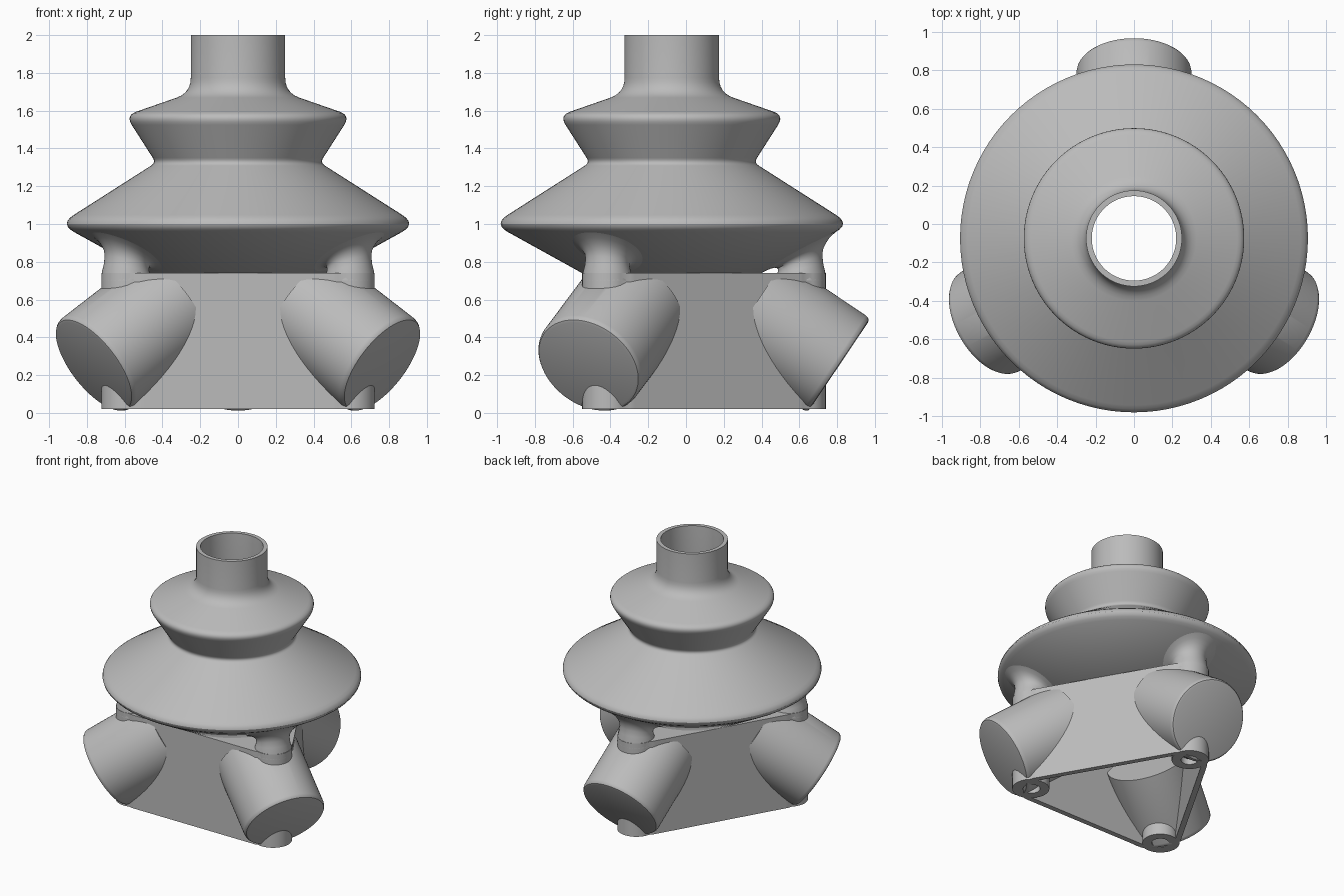
import bpy, bmesh
from math import sin, cos, pi, radians, sqrt, hypot
from mathutils import Vector, Matrix

cube = bpy.data.objects.get("Cube")
if cube:
    bpy.data.objects.remove(cube)

AXIS = Vector((0, -0.075, 0))      # centre line of the body
CORNERS = [radians(a) for a in (90, 210, 330)]
CORNER_DIST, CORNER_R = 0.68, 0.135
LEDGE_Z = 0.74

gray = bpy.data.materials.new("plain gray")
gray.use_nodes = True
gray.diffuse_color = (0.5, 0.5, 0.5, 1)
gray.node_tree.nodes["Principled BSDF"].inputs["Base Color"].default_value = (0.5, 0.5, 0.5, 1)


def finish(name, bm, angle=30):
    bmesh.ops.recalc_face_normals(bm, faces=bm.faces)
    mesh = bpy.data.meshes.new(name)
    bm.to_mesh(mesh)
    bm.free()
    obj = bpy.data.objects.new(name, mesh)
    bpy.context.collection.objects.link(obj)
    mesh.materials.append(gray)
    bpy.ops.object.select_all(action='DESELECT')
    obj.select_set(True)
    bpy.context.view_layer.objects.active = obj
    bpy.ops.object.shade_smooth_by_angle(angle=radians(angle))
    return obj


def loft(bm, rings, closed=False):
    """Join rings of points with quads, optionally back to the first ring."""
    loops = [[bm.verts.new(p) for p in ring] for ring in rings]
    pairs = list(zip(loops, loops[1:] + loops[:1]))
    for a, b in pairs if closed else pairs[:-1]:
        for i in range(len(a)):
            j = (i + 1) % len(a)
            bm.faces.new((a[i], a[j], b[j], b[i]))
    return loops


def circle(r, z, centre=AXIS, n=96):
    return [centre + Vector((r * cos(2 * pi * i / n), r * sin(2 * pi * i / n), z)) for i in range(n)]


def rounded(points):
    """Replace each corner having a rounding length with a small curve."""
    out = []
    for i, (r, z, cut) in enumerate(points):
        p = Vector((r, z))
        if not cut:
            out.append(p)
            continue
        a = Vector(points[i - 1][:2]) - p
        b = Vector(points[(i + 1) % len(points)][:2]) - p
        a, b = p + a.normalized() * cut, p + b.normalized() * cut
        for k in range(7):
            t = k / 6
            out.append(a * (1 - t) ** 2 + p * 2 * t * (1 - t) + b * t * t)
    return out


# Stepped bellows with neck: radius, height, rounding
profile = rounded([
    (0.25, 2, 0), (0.25, 1.695, 0.08), (0.595, 1.575, 0.06), (0.435, 1.325, 0.03),
    (0.945, 1.0, 0.09), (0.475, LEDGE_Z, 0),
    (0.43, LEDGE_Z, 0), (0.87, 1.0, 0.05), (0.40, 1.31, 0.03), (0.54, 1.555, 0.04),
    (0.22, 1.67, 0.05), (0.22, 2, 0)])
bm = bmesh.new()
loft(bm, [circle(r, z) for r, z in profile], closed=True)
finish("bellows_body", bm)


# Three-sided hollow base with rounded corners and a ledge on top
def triangle(z, inset=0, n=240):
    ring = []
    rad = CORNER_R - inset
    for i in range(n):
        ang = 2 * pi * i / n
        phi = (ang - pi / 2 + pi / 3) % (2 * pi / 3) - pi / 3
        r = (CORNER_DIST / 2 + rad) / cos(pi / 3 - abs(phi))
        if abs(CORNER_DIST * sin(phi)) < rad:
            arc = CORNER_DIST * cos(phi) + sqrt(rad ** 2 - (CORNER_DIST * sin(phi)) ** 2)
            r = min(r, arc)
        ring.append(AXIS + Vector((r * cos(ang), r * sin(ang), z)))
    return ring


bm = bmesh.new()
loft(bm, [triangle(0.02), triangle(LEDGE_Z), circle(0.44, LEDGE_Z, n=240),
          circle(0.44, 0.71, n=240), triangle(0.71, 0.04), triangle(0.02, 0.04)], closed=True)
finish("triangular_base", bm)


def cone_height(p):
    q = p - AXIS
    return LEDGE_Z + (hypot(q.x, q.y) - 0.475) * 0.553


for name, ang in zip(("back", "right", "left"), CORNERS):
    out = Vector((cos(ang), sin(ang), 0))
    side = Vector((-sin(ang), cos(ang), 0))
    centre = AXIS + out * CORNER_DIST

    # Corner post flaring into the underside of the lower flange
    bm = bmesh.new()
    rings = []
    for t, r in ((0, .135), (.2, .132), (.4, .122), (.6, .117), (.75, .12),
                 (.87, .135), (.95, .155), (1, .185)):
        ring = circle(r, 0, centre, 48)
        for p in ring:
            p.z = 0.70 + t * (cone_height(p) - 0.70)
        rings.append(ring)
    loft(bm, rings)
    finish(name + "_corner_post", bm, 50)

    # Slanted round leg with a softened rim, trimmed at the ledge
    slope = Vector((out.x * 0.83, out.y * 0.83, -0.557)).normalized()
    cap = AXIS + out * 0.885 + Vector((0, 0, 0.25))
    up = slope.cross(side)
    bm = bmesh.new()
    rings = []
    for back, r in ((0.55, 0.3), (0.03, 0.3), (0.015, 0.297), (0.004, 0.289), (0, 0.275)):
        rings.append([cap - slope * back + (side * cos(a) + up * sin(a)) * r
                      for a in (2 * pi * i / 72 for i in range(72))])
    loops = loft(bm, rings)
    bm.faces.new(loops[0])
    bm.faces.new(loops[-1])
    for z, normal in ((LEDGE_Z, 1), (0, -1)):
        cut = bmesh.ops.bisect_plane(
            bm, geom=bm.verts[:] + bm.edges[:] + bm.faces[:], plane_co=(0, 0, z),
            plane_no=(0, 0, normal), clear_outer=True)
        edges = [e for e in cut["geom_cut"] if isinstance(e, bmesh.types.BMEdge)]
        if edges:
            bmesh.ops.holes_fill(bm, edges=edges)
    finish(name + "_leg", bm, 35)

    # Ring-shaped screw boss inside the corner
    bm = bmesh.new()
    loft(bm, [circle(r, z, centre, 32) for r, z in
              ((0.125, 0.02), (0.125, 0.2), (0.06, 0.2), (0.06, 0.02))], closed=True)
    finish(name + "_corner_boss", bm)
